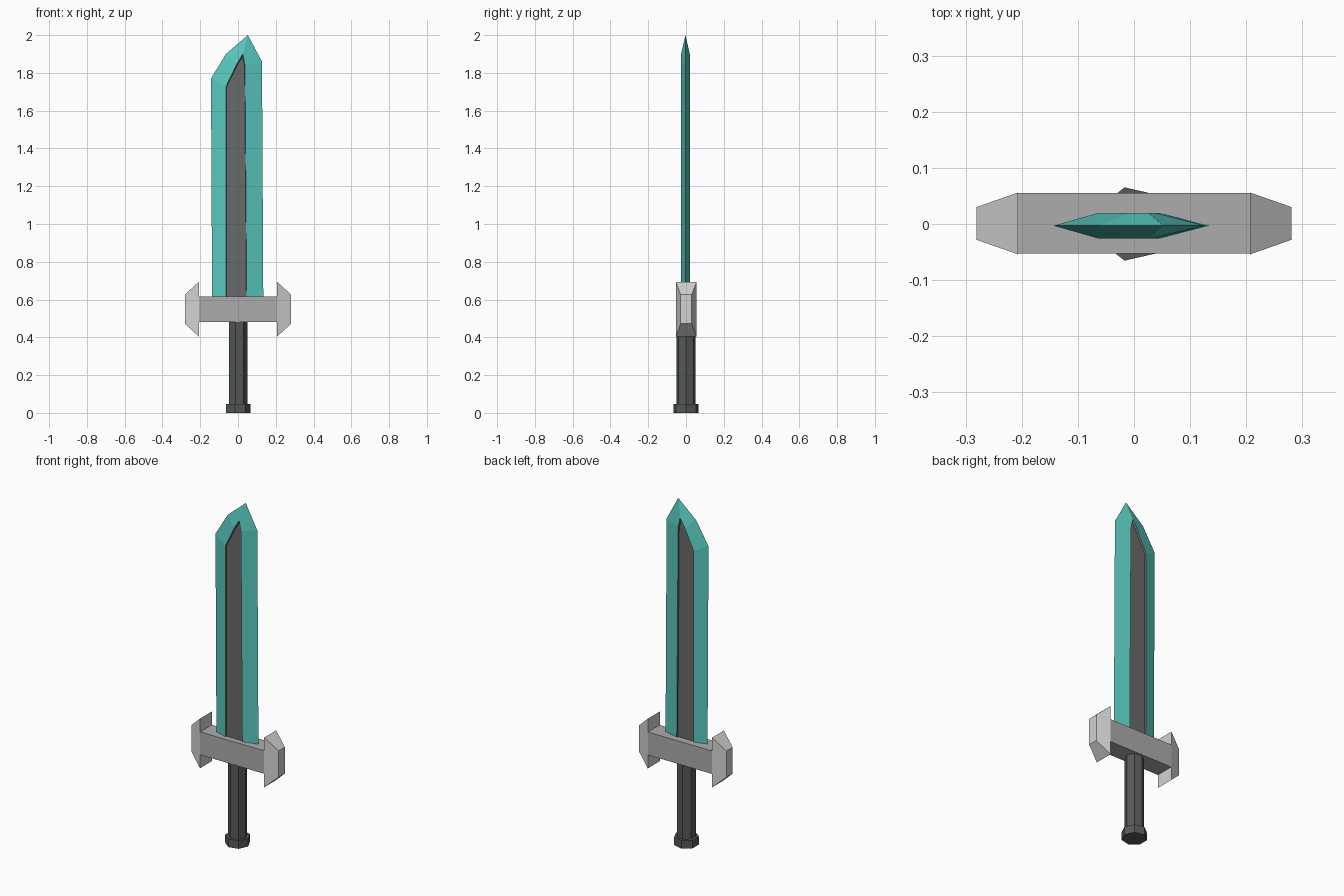
import bpy, bmesh, math

if "Cube" in bpy.data.objects:
    bpy.data.objects.remove(bpy.data.objects["Cube"])


def srgb(*c):
    return [((v / 255 + 0.055) / 1.055) ** 2.4 for v in c] + [1.0]


def material(name, *c):
    m = bpy.data.materials.new(name)
    m.diffuse_color = srgb(*c)
    m.use_nodes = True
    m.node_tree.nodes["Principled BSDF"].inputs["Base Color"].default_value = m.diffuse_color
    return m


teal = material("teal blade", 88, 200, 189)
core = material("grey core", 106, 106, 106)
steel = material("guard grey", 172, 172, 172)
silver = material("guard tip silver", 210, 210, 210)
dark = material("dark grip", 86, 90, 88)


def loft(name, rings, mats, strip_mat=None, cap_mat=0):
    """Join equal-length point rings with quads and cap both ends."""
    bm = bmesh.new()
    vr = [[bm.verts.new(p) for p in r] for r in rings]
    n = len(vr[0])
    for k in range(len(vr) - 1):
        for i in range(n):
            j = (i + 1) % n
            f = bm.faces.new((vr[k][i], vr[k][j], vr[k + 1][j], vr[k + 1][i]))
            f.material_index = strip_mat[k] if strip_mat else 0
    for r in (vr[0], vr[-1]):
        bm.faces.new(r).material_index = cap_mat
    bmesh.ops.recalc_face_normals(bm, faces=bm.faces)
    me = bpy.data.meshes.new(name)
    bm.to_mesh(me)
    bm.free()
    for m in mats:
        me.materials.append(m)
    ob = bpy.data.objects.new(name, me)
    bpy.context.collection.objects.link(ob)
    return ob


# Blade: cutting edge, ridge around the fuller, recessed grey core
edge = [(-.137, .60), (-.143, 1.77), (-.064, 1.90), (.052, 2.0), (.127, 1.86), (.134, .60)]
ridge = [(-.063, .60), (-.063, 1.73), (-.005, 1.85), (.025, 1.90), (.037, 1.84), (.046, .60)]
inner = [(-.061, .60), (-.061, 1.726), (-.003, 1.842), (.023, 1.885), (.035, 1.835), (.044, .60)]
YC = -.003


def at(pts, y):
    return [(x, YC + y, z) for x, z in pts]


loft("blade",
     [at(inner, -.015), at(ridge, -.023), at(edge, 0), at(ridge, .023), at(inner, .015)],
     [teal, core], strip_mat=[1, 0, 0, 1], cap_mat=1)


# Guard: plain bar with flared, tapered ends
def rect_x(x, hy, hz, zc=.549, yc=.001):
    return [(x, yc + a * hy, zc + b * hz) for a, b in ((-1, -1), (1, -1), (1, 1), (-1, 1))]


loft("guard_bar", [rect_x(-.208, .054, .067), rect_x(.208, .054, .067)], [steel])
for side, label in ((-1, "left"), (1, "right")):
    loft("guard_end_" + label,
         [rect_x(side * .207, .055, .145), rect_x(side * .281, .029, .077)], [silver])


# Grip and pommel: seven-sided prisms
def heptagon(r, z):
    return [(-.002 + r * math.cos(i * math.tau / 7), r * math.sin(i * math.tau / 7), z)
            for i in range(7)]


loft("grip", [heptagon(.051, .04), heptagon(.051, .49)], [dark])
loft("pommel", [heptagon(.067, 0), heptagon(.067, .047)], [dark])
